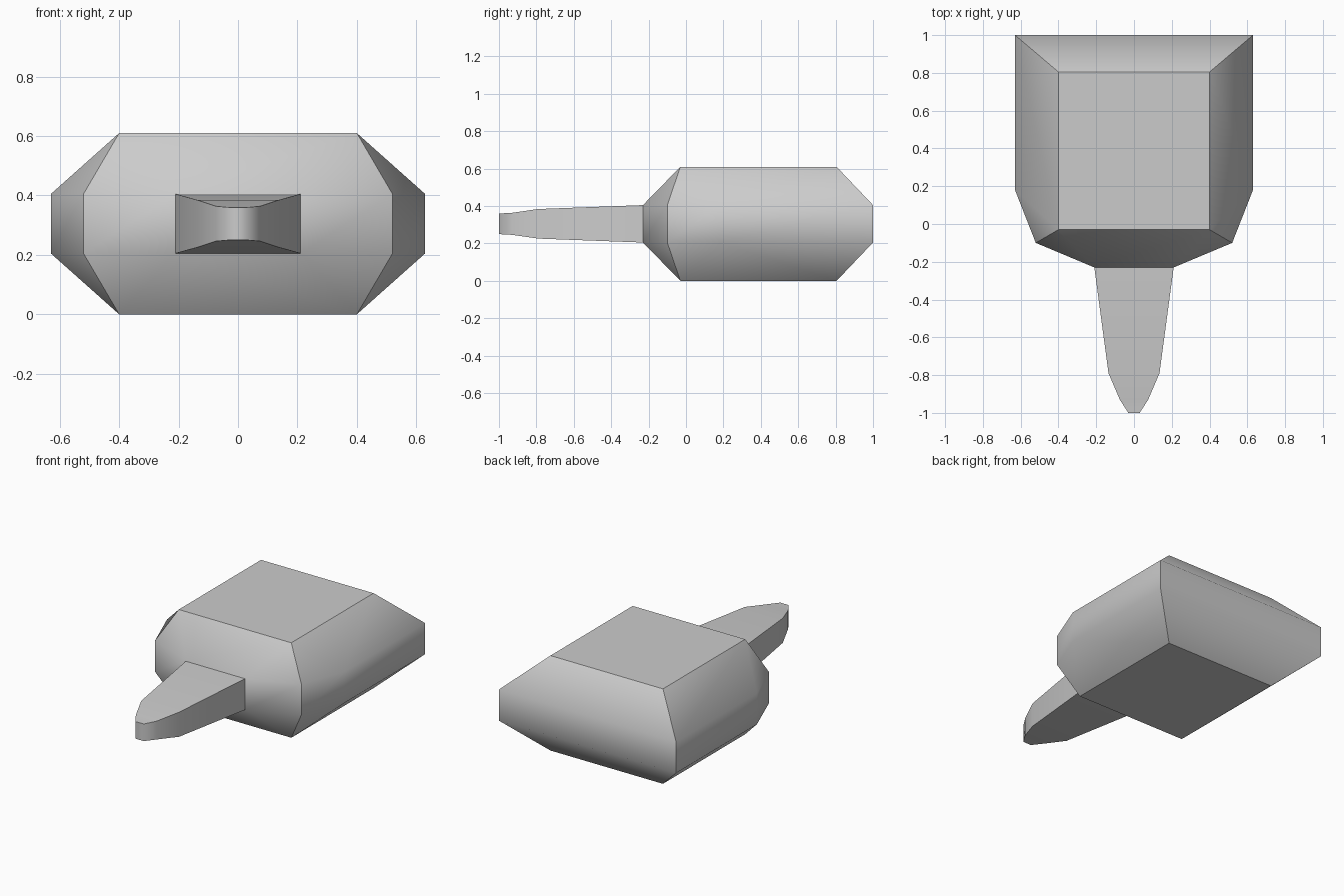
import bpy, bmesh

if "Cube" in bpy.data.objects:
    bpy.data.objects.remove(bpy.data.objects["Cube"])


def finish(name, bm):
    bmesh.ops.recalc_face_normals(bm, faces=bm.faces)
    for f in bm.faces:
        f.smooth = True
    mesh = bpy.data.meshes.new(name)
    bm.to_mesh(mesh)
    bm.free()
    obj = bpy.data.objects.new(name, mesh)
    bpy.context.collection.objects.link(obj)
    return obj


def add_ring(bm, outline, z):
    return [bm.verts.new((x, y, z)) for x, y in outline]


# Body: wide belt outline, sloping in to a smaller rectangle above and below
cap_outline = [(-0.40, -0.03), (0.40, -0.03), (0.40, 0.805), (-0.40, 0.805)]
belt_outline = [(-0.52, -0.10), (-0.21, -0.23), (0.21, -0.23), (0.52, -0.10),
                (0.63, 0.18), (0.63, 1.0), (-0.63, 1.0), (-0.63, 0.18)]
cap_corner = [0, 0, 1, 1, 1, 2, 3, 0]   # cap corner each belt point slopes to
belt_corners = (0, 3, 5, 6)             # belt points with a hard crease

bm = bmesh.new()
belts = [add_ring(bm, belt_outline, z) for z in (0.205, 0.405)]
caps = [add_ring(bm, cap_outline, z) for z in (0.0, 0.61)]
for i in range(8):
    j = (i + 1) % 8
    bm.faces.new((belts[0][i], belts[0][j], belts[1][j], belts[1][i]))
    for belt, cap in zip(belts, caps):
        a, b = cap[cap_corner[i]], cap[cap_corner[j]]
        bm.faces.new((belt[i], belt[j], a) if a == b else (belt[i], belt[j], b, a))
for cap in caps:
    for e in bm.faces.new(cap).edges:
        e.smooth = False
for i in belt_corners:
    bm.edges.get((belts[0][i], belts[1][i])).smooth = False
    for belt, cap in zip(belts, caps):
        bm.edges.get((belt[i], cap[cap_corner[i]])).smooth = False
finish("body", bm)

# Tongue: tapering sections (y, half width, half height) lofted to a blunt tip
sections = [(-0.23, 0.21, 0.10), (-0.79, 0.135, 0.079),
            (-0.93, 0.075, 0.059), (-1.0, 0.03, 0.055)]
bm = bmesh.new()
rings = [[bm.verts.new((sx * w, y, 0.305 + sz * h))
          for sx, sz in ((-1, -1), (1, -1), (1, 1), (-1, 1))]
         for y, w, h in sections]
for r0, r1 in zip(rings, rings[1:]):
    for i in range(4):
        j = (i + 1) % 4
        bm.faces.new((r0[i], r0[j], r1[j], r1[i]))
        if i % 2 == 0:
            # Crease the long edges of the top and bottom
            for k in (i, j):
                bm.edges.get((r0[k], r1[k])).smooth = False
tip = rings[-1]
bm.faces.new(tip)
for a, b in ((0, 1), (2, 3)):
    bm.edges.get((tip[a], tip[b])).smooth = False
finish("tongue", bm)
